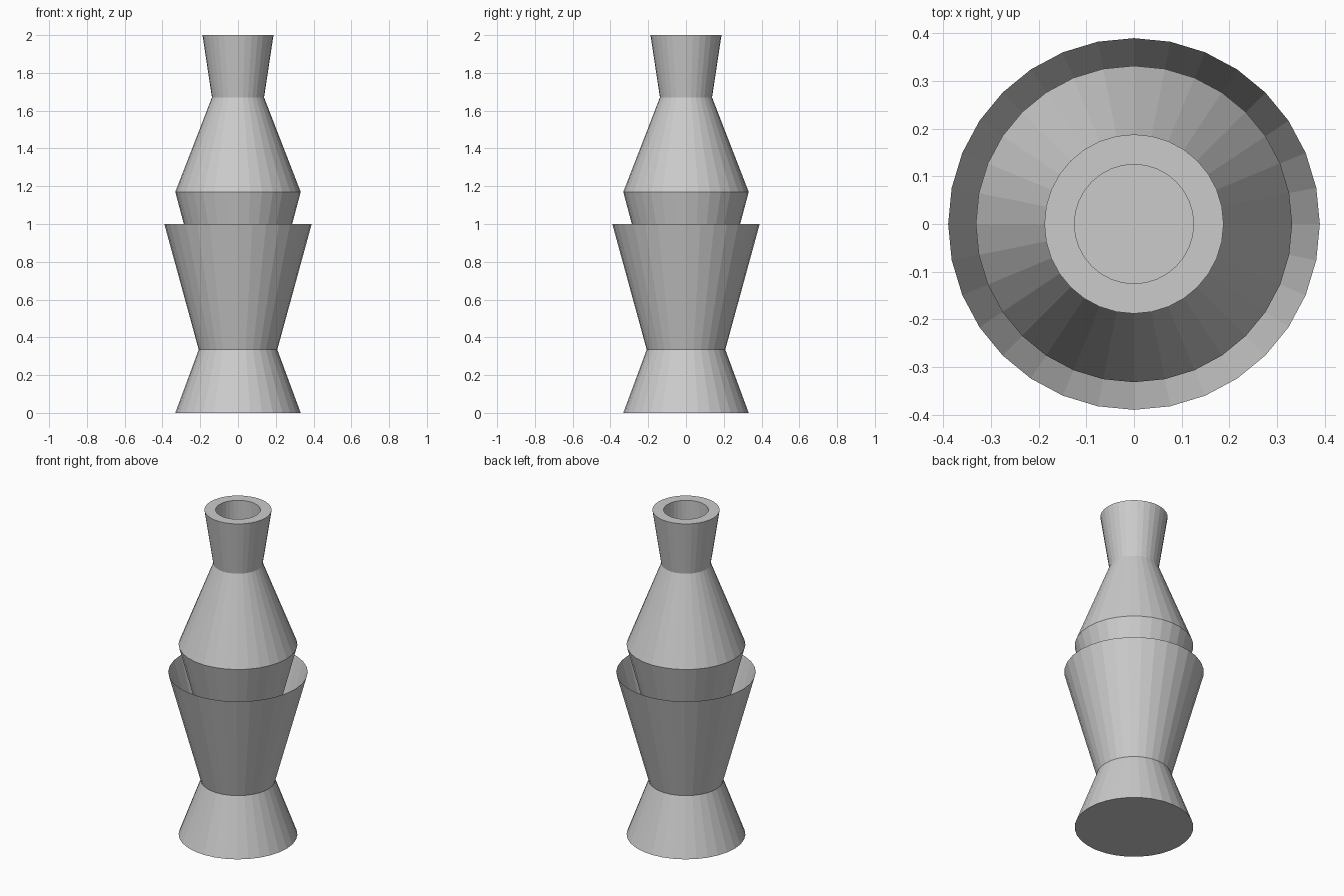
import bpy, bmesh
from math import cos, sin, tau

if "Cube" in bpy.data.objects:
    bpy.data.objects.remove(bpy.data.objects["Cube"])

SIDES = 32


def lathe(name, profile):
    """Spin (radius, z) points round the z axis; zero radius makes a flat cap."""
    bm = bmesh.new()
    rings = []
    for r, z in profile:
        if r == 0:
            rings.append(None)
        else:
            rings.append([bm.verts.new((r * cos(tau * i / SIDES), r * sin(tau * i / SIDES), z))
                          for i in range(SIDES)])
    for a, b in zip(rings, rings[1:]):
        if a is None:
            bm.faces.new(list(reversed(b)))
        elif b is None:
            bm.faces.new(a)
        else:
            for i in range(SIDES):
                j = (i + 1) % SIDES
                bm.faces.new((a[i], a[j], b[j], b[i]))
    mesh = bpy.data.meshes.new(name)
    bm.to_mesh(mesh)
    bm.free()
    obj = bpy.data.objects.new(name, mesh)
    bpy.context.collection.objects.link(obj)
    return obj


# Flared foot, closed at both ends (its top is the cup floor)
lathe("foot", [(0, 0), (0.332, 0), (0.208, 0.335), (0, 0.335)])

# Thin open cup
lathe("cup", [(0.208, 0.335), (0.39, 1.0)])

# Tapered vessel standing in the cup
lathe("vessel", [(0, 0.335), (0.11, 0.335), (0.332, 1.17), (0.138, 1.67), (0, 1.67)])

# Flared collar with a straight bore
lathe("collar", [(0.138, 1.67), (0.188, 2.0), (0.125, 2.0), (0.125, 1.67)])
